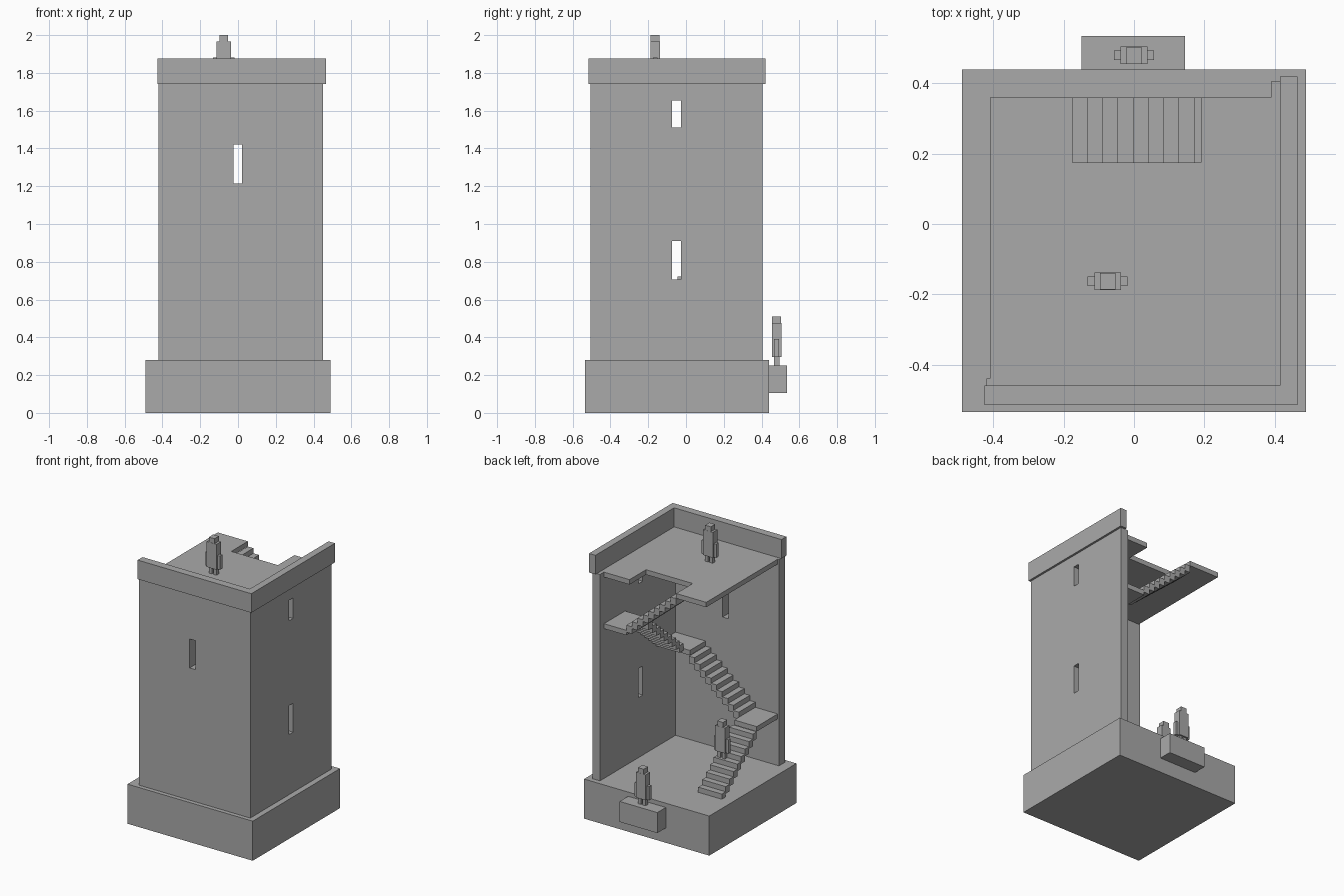
import bpy
import bmesh
from mathutils import Matrix, Vector

if "Cube" in bpy.data.objects:
    bpy.data.objects.remove(bpy.data.objects["Cube"], do_unlink=True)

grey = bpy.data.materials.new("stone_grey")
grey.use_nodes = True
grey.diffuse_color = (0.4, 0.4, 0.4, 1)
grey.node_tree.nodes["Principled BSDF"].inputs["Base Color"].default_value = grey.diffuse_color


def finish(name, bm):
    mesh = bpy.data.meshes.new(name)
    bmesh.ops.recalc_face_normals(bm, faces=bm.faces)
    bm.to_mesh(mesh)
    bm.free()
    mesh.materials.append(grey)
    obj = bpy.data.objects.new(name, mesh)
    bpy.context.collection.objects.link(obj)
    return obj


def add_box(bm, x, y, z):
    """Add a box given its (low, high) range on each axis."""
    size = Vector((x[1] - x[0], y[1] - y[0], z[1] - z[0]))
    centre = Vector((sum(x) / 2, sum(y) / 2, sum(z) / 2))
    bmesh.ops.create_cube(bm, size=1, matrix=Matrix.Translation(centre) @ Matrix.Diagonal(size.to_4d()))


def box(name, x, y, z):
    bm = bmesh.new()
    add_box(bm, x, y, z)
    return finish(name, bm)


def prism(name, outline, z):
    """Extrude a flat outline between two heights."""
    bm = bmesh.new()
    face = bm.faces.new([bm.verts.new((px, py, z[0])) for px, py in outline])
    top = bmesh.ops.extrude_face_region(bm, geom=[face])["geom"]
    verts = [v for v in top if isinstance(v, bmesh.types.BMVert)]
    bmesh.ops.translate(bm, verts=verts, vec=(0, 0, z[1] - z[0]))
    return finish(name, bm)


def cut(obj, x, y, z):
    """Cut a window slot through a wall."""
    cutter = box("window_cutter", x, y, z)
    cutter.hide_render = True
    mod = obj.modifiers.new("window", "BOOLEAN")
    mod.operation = "DIFFERENCE"
    mod.solver = "EXACT"
    mod.object = cutter
    bpy.context.view_layer.objects.active = obj
    bpy.ops.object.modifier_apply(modifier=mod.name)
    bpy.data.objects.remove(cutter, do_unlink=True)


GROUND, ROOF = 0.28, 1.74

# Base and rear pedestal
box("base", (-0.49, 0.49), (-0.535, 0.44), (0, GROUND))
box("pedestal", (-0.15, 0.145), (0.44, 0.535), (0.105, 0.25))

# L-shaped walls with slot windows
walls = prism("walls", [(-0.42, -0.505), (0.45, -0.505), (0.45, 0.405),
                        (0.39, 0.405), (0.39, -0.44), (-0.42, -0.44)], (GROUND, ROOF))
cut(walls, (-0.025, 0.022), (-0.6, -0.4), (1.215, 1.42))
for z in ((0.705, 0.91), (1.51, 1.655)):
    cut(walls, (0.3, 0.6), (-0.073, -0.027), z)

# Parapet around the two walled sides
prism("parapet", [(-0.425, -0.515), (0.465, -0.515), (0.465, 0.42),
                  (0.415, 0.42), (0.415, -0.46), (-0.425, -0.46)], (ROOF, 1.875))

# Upper floor with stair opening
prism("upper_floor", [(-0.41, -0.44), (0.39, -0.44), (0.39, 0.36), (0.19, 0.36),
                      (0.19, 0.175), (-0.175, 0.175), (-0.175, 0.36), (-0.41, 0.36)],
      (ROOF - 0.035, ROOF))

# Stair flights wind around the room with a landing in each corner
RISE = (ROOF - GROUND) / 4
STEPS = 9
RUN = 0.39 / STEPS
RISER = RISE / (STEPS + 1)
for turn in range(4):
    spin = Matrix.Translation((-0.01, -0.04, 0)) @ Matrix.Rotation((turn + 1) * 1.5707963, 4, "Z")
    low = GROUND + RISE * turn
    bm = bmesh.new()
    for i in range(STEPS):
        start = 0.225 - RUN * i
        top = low + RISER * (i + 1)
        add_box(bm, (start - RUN, start), (0.215, 0.4), (max(GROUND, top - 0.05), top))
    bm.transform(spin)
    finish(f"stair_flight_{turn + 1}", bm)
    if turn:
        bm = bmesh.new()
        add_box(bm, (0.225, 0.4), (0.165, 0.4), (low - 0.035, low))
        bm.transform(spin)
        finish(f"landing_{turn}", bm)


# Blocky figures
def figure(name, x, y, z):
    bm = bmesh.new()
    add_box(bm, (-0.038, 0.038), (-0.025, 0.025), (0.045, 0.225))
    add_box(bm, (-0.022, 0.022), (-0.024, 0.024), (0.225, 0.26))
    for side in (-1, 1):
        arm = sorted((side * 0.038, side * 0.057))
        leg = sorted((side * 0.006, side * 0.03))
        add_box(bm, arm, (-0.013, 0.013), (0.045, 0.142))
        add_box(bm, leg, (-0.014, 0.014), (0, 0.045))
    bm.transform(Matrix.Translation((x, y, z)))
    finish(name, bm)


figure("pedestal_figure", 0, 0.48, 0.25)
figure("roof_figure", -0.075, -0.163, ROOF)
figure("stair_figure", -0.27, -0.02, GROUND + RISER * 5)
